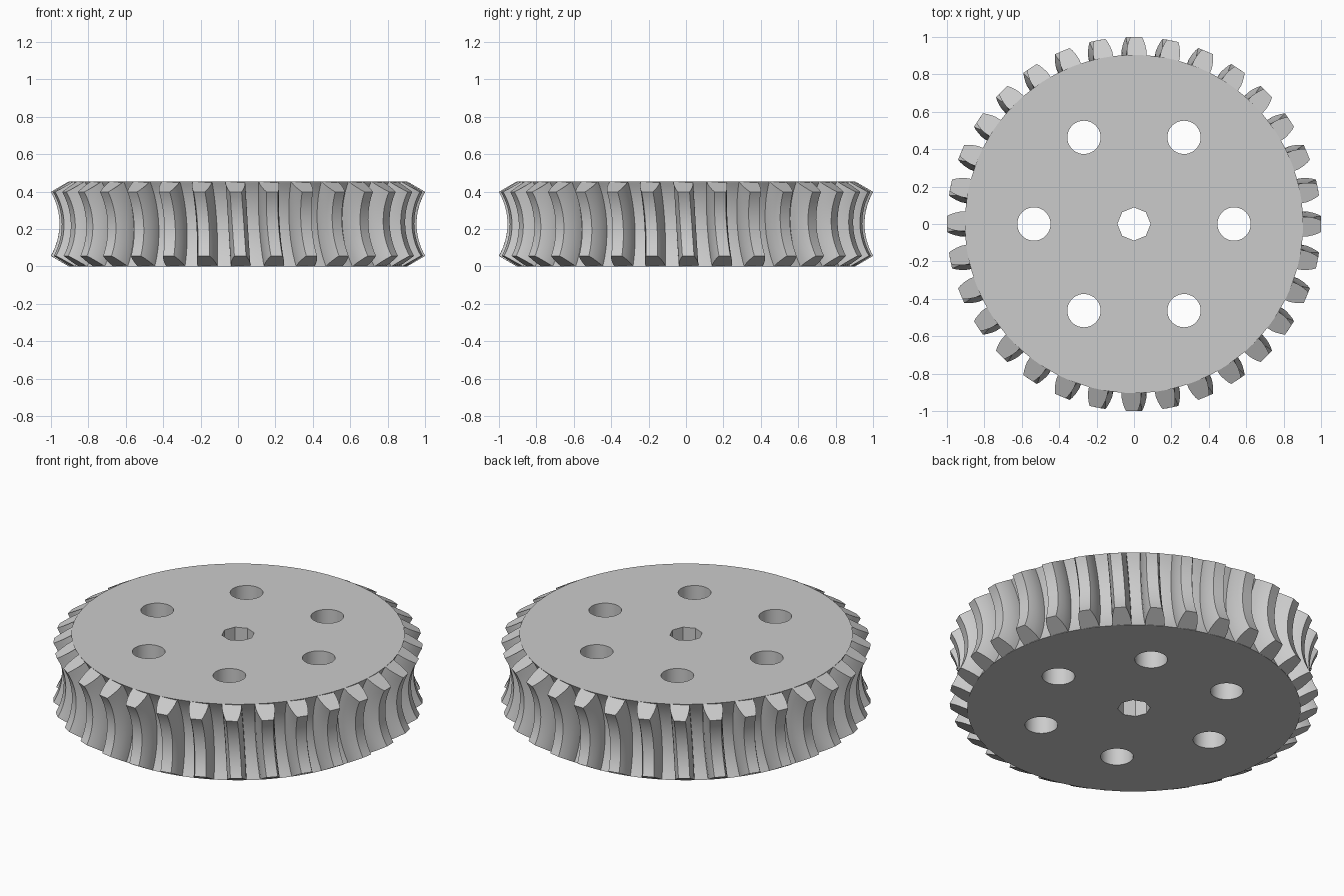
import bpy, bmesh
from math import sin, cos, pi, radians

if "Cube" in bpy.data.objects:
    bpy.data.objects.remove(bpy.data.objects["Cube"])

TEETH = 32
HALF = 0.2275            # half the wheel thickness
AXIS = 1.2945            # distance from the wheel axis to the mating worm axis
TIP, ROOT = 0.34, 0.452  # tooth tip and root radii around the worm axis
SPREAD = radians(30.2)   # half angle of the concave rim
TWIST = 0.07             # lead of the teeth, radians per unit of height
STEPS = 16

grey = bpy.data.materials.new("plain grey")
grey.use_nodes = True
grey.diffuse_color = (0.6, 0.6, 0.6, 1)
grey.node_tree.nodes["Principled BSDF"].inputs["Base Color"].default_value = (0.6, 0.6, 0.6, 1)


def make_object(name, bm):
    bmesh.ops.recalc_face_normals(bm, faces=bm.faces[:])
    mesh = bpy.data.meshes.new(name)
    bm.to_mesh(mesh)
    bm.free()
    obj = bpy.data.objects.new(name, mesh)
    bpy.context.collection.objects.link(obj)
    mesh.materials.append(grey)
    return obj


def smooth(obj):
    bpy.ops.object.select_all(action='DESELECT')
    obj.select_set(True)
    bpy.context.view_layer.objects.active = obj
    bpy.ops.object.shade_smooth_by_angle(angle=radians(30))


def sweep_angles():
    return [SPREAD * (2 * i / STEPS - 1) for i in range(STEPS + 1)]


# Wheel body: concave rim turned around z, closed by flat caps
bm = bmesh.new()
SEGMENTS = 128
rings = []
for phi in sweep_angles():
    r, z = AXIS - ROOT * cos(phi), HALF + HALF * sin(phi) / sin(SPREAD)
    rings.append([bm.verts.new((r * cos(2 * pi * s / SEGMENTS), r * sin(2 * pi * s / SEGMENTS), z))
                  for s in range(SEGMENTS)])
for low, high in zip(rings, rings[1:]):
    for s in range(SEGMENTS):
        n = (s + 1) % SEGMENTS
        bm.faces.new((low[s], low[n], high[n], high[s]))
bm.faces.new(rings[0])
bm.faces.new(rings[-1])
wheel = make_object("wheel_body", bm)


# Through holes: faceted shaft bore and six round holes
def cut_hole(x, y, radius, sides):
    cutter_bm = bmesh.new()
    bmesh.ops.create_cone(cutter_bm, cap_ends=True, segments=sides, radius1=radius, radius2=radius, depth=1)
    bmesh.ops.translate(cutter_bm, verts=cutter_bm.verts[:], vec=(x, y, HALF))
    cutter = make_object("hole_cutter", cutter_bm)
    cutter.hide_render = True
    mod = wheel.modifiers.new("hole", 'BOOLEAN')
    mod.operation = 'DIFFERENCE'
    mod.solver = 'EXACT'
    mod.object = cutter
    bpy.context.view_layer.objects.active = wheel
    bpy.ops.object.modifier_apply(modifier=mod.name)
    bpy.data.objects.remove(cutter)


cut_hole(0, 0, 0.089, 8)
for i in range(6):
    cut_hole(0.535 * cos(i * pi / 3), 0.535 * sin(i * pi / 3), 0.089, 40)
smooth(wheel)

# Teeth: curved flanks swept around the worm axis with a slight twist
flank = [(ROOT + 0.02, 0.051), (ROOT, 0.052), (0.42, 0.052), (0.39, 0.047), (0.36, 0.039), (TIP, 0.031)]
profile = [(d, -w) for d, w in flank] + [(d, w) for d, w in reversed(flank)]
bm = bmesh.new()
for t in range(TEETH):
    sections = []
    for phi in sweep_angles():
        section = []
        for d, w in profile:
            dz = max(-HALF + 0.0005, min(HALF - 0.0005, d * sin(phi)))
            r = AXIS - d * cos(phi)
            a = 2 * pi * t / TEETH - TWIST * dz
            section.append(bm.verts.new((r * cos(a) - w * sin(a), r * sin(a) + w * cos(a), HALF + dz)))
        sections.append(section)
    for one, two in zip(sections, sections[1:]):
        for i in range(len(profile)):
            j = (i + 1) % len(profile)
            bm.faces.new((one[i], one[j], two[j], two[i]))
    bm.faces.new(sections[0])
    bm.faces.new(sections[-1])
smooth(make_object("gear_teeth", bm))
